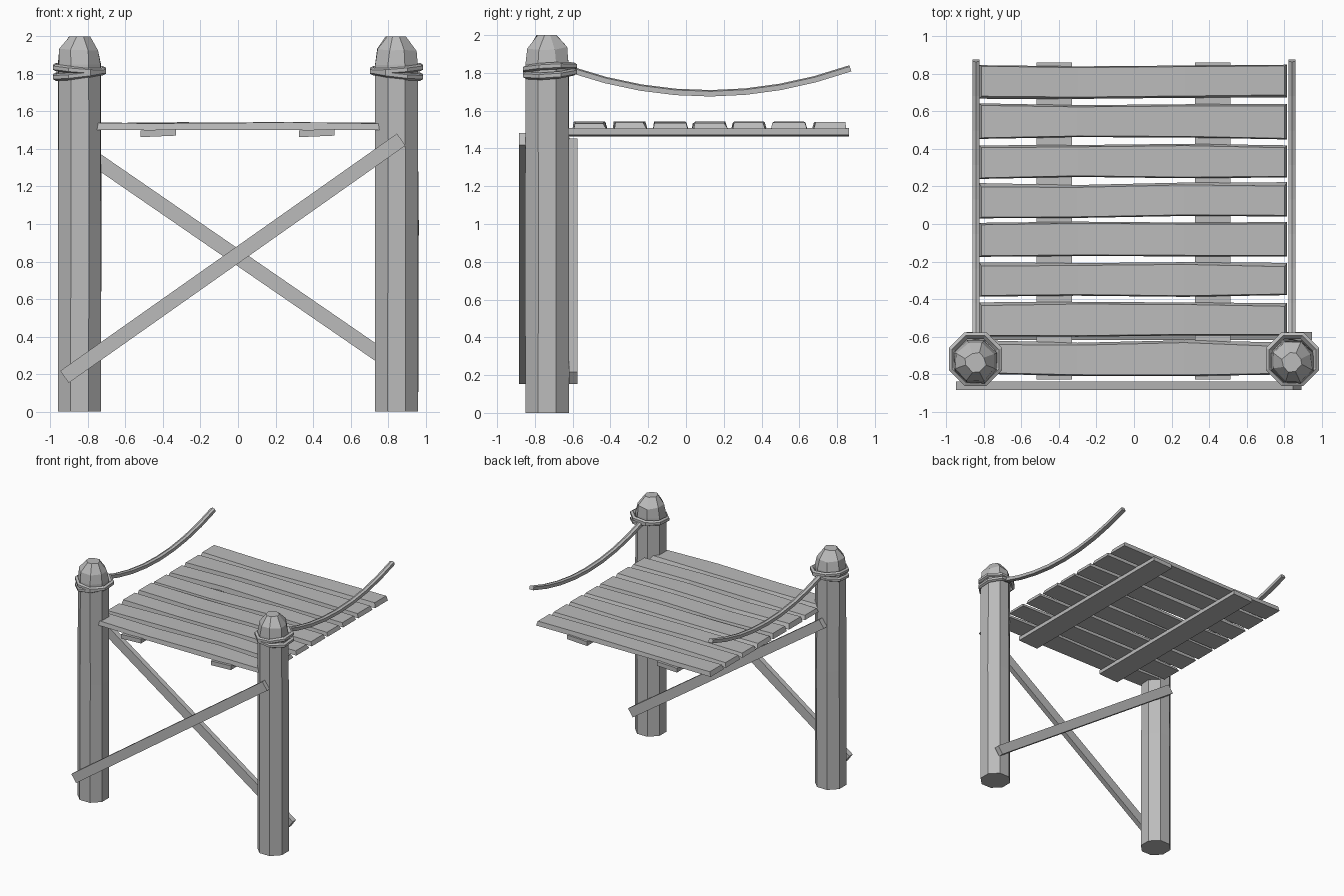
import bpy, bmesh, math, random
from mathutils import Vector

random.seed(4)
if "Cube" in bpy.data.objects:
    bpy.data.objects.remove(bpy.data.objects["Cube"])

GREY = (0.5, 0.5, 0.5, 1)
wood = bpy.data.materials.new("weathered_grey")
wood.use_nodes = True
wood.diffuse_color = GREY
wood.node_tree.nodes["Principled BSDF"].inputs["Base Color"].default_value = GREY


def jitter(a):
    return random.uniform(-a, a)


def skin(name, rings, closed=False):
    """Join matching rings of points into one flat-shaded solid."""
    bm = bmesh.new()
    loops = [[bm.verts.new(p) for p in ring] for ring in rings]
    n = len(loops[0])
    pairs = list(zip(loops, loops[1:]))
    if closed:
        pairs.append((loops[-1], loops[0]))
    else:
        bm.faces.new(loops[0])
        bm.faces.new(loops[-1])
    for a, b in pairs:
        for i in range(n):
            j = (i + 1) % n
            bm.faces.new((a[i], a[j], b[j], b[i]))
    bmesh.ops.recalc_face_normals(bm, faces=bm.faces)
    mesh = bpy.data.meshes.new(name)
    bm.to_mesh(mesh)
    bm.free()
    mesh.materials.append(wood)
    obj = bpy.data.objects.new(name, mesh)
    bpy.context.collection.objects.link(obj)
    return obj


def octagon(cx, cy, z, r, wobble=0.0):
    return [(cx + r * math.cos((i + 0.5) * math.pi / 4) + jitter(wobble),
             cy + r * math.sin((i + 0.5) * math.pi / 4) + jitter(wobble),
             z + jitter(wobble)) for i in range(8)]


# Octagonal posts with chipped, rounded tops
POST_X, POST_Y = 0.845, -0.735


def post(name, x):
    rings = [octagon(x, POST_Y, 0, 0.125), octagon(x, POST_Y, 1.0, 0.126, 0.003),
             octagon(x, POST_Y, 1.85, 0.122, 0.003),
             octagon(x, POST_Y, 1.93, 0.108, 0.008)]
    rings.append([(px, py, 2.0) for px, py, z in octagon(x, POST_Y, 2, 0.055, 0.008)])
    skin(name, rings)


# Two crossing rope coils around each post
def coil(name, x, tilt_x, tilt_y, z):
    rings = []
    for i in range(8):
        a = (i + 0.5) * math.pi / 4
        out = Vector((math.cos(a), math.sin(a), 0))
        mid = Vector((x, -0.72, z + tilt_x * out.x + tilt_y * out.y)) + out * 0.135
        rings.append([mid + out * (0.019 * u) + Vector((0, 0, 0.019 * v))
                      for u, v in ((1, 0.5), (0, 1), (-1, 0), (0, -1), (1, -0.5))])
    skin(name, rings, closed=True)


# Sagging rope rails
def rail(name, x):
    rings = []
    for i in range(9):
        y = -0.61 + 1.48 * i / 8
        slope = 0.47 * (y - 0.12)
        z = 1.692 + 0.235 * (y - 0.12) ** 2
        normal = Vector((0, -slope, 1)).normalized()
        rings.append([Vector((x, y, z)) + Vector((0.019 * u, 0, 0)) + normal * (0.017 * v)
                      for u, v in ((1, -1), (1, 0.6), (0, 1), (-1, 0.6), (-1, -1))])
    skin(name, rings)


for side, s in (("left", 1), ("right", -1)):
    post(side + "_post", s * POST_X)
    coil(side + "_coil_upper", s * POST_X, 0.012 * s, 0.008, 1.825)
    coil(side + "_coil_lower", s * POST_X, -0.018 * s, 0.01, 1.802)
    rail(side + "_rope_rail", s * 0.842)

# Uneven deck planks, slightly narrower on top
for k in range(8):
    y = 0.757 - 0.2105 * k
    rings = []
    lean = jitter(0.018)
    for x in (-0.825, -0.3, 0.27, 0.815):
        f, b = y - 0.09 + jitter(0.008), y + 0.09 + jitter(0.008)
        top = 1.538 + jitter(0.006)
        inset = 0.008 + abs(lean) * abs(x)
        shrink = 0.985 if abs(x) > 0.5 else 1
        rings.append([(x, f, 1.502), (x, b, 1.502),
                      (x * shrink, b - (inset if lean > 0 else 0.006), top),
                      (x * shrink, f + (inset if lean < 0 else 0.006), top)])
    skin("deck_plank_%d" % (k + 1), rings)


# Straight boards: deck bearers and cross braces
def board(name, start, end, across, depth):
    across, depth = Vector(across), Vector(depth)
    skin(name, [[Vector(p) + across * u + depth * v
                 for u, v in ((-1, -1), (1, -1), (1, 1), (-1, 1))] for p in (start, end)])


for side, x in (("left", 0.42), ("right", -0.425)):
    board(side + "_bearer", (x, -0.83, 1.485), (x, 0.862, 1.485),
          (0.094, 0, 0.004), (0, 0, 0.018))

across = Vector((-0.58, 0, 0.82)) * 0.039
board("front_brace", (-0.925, -0.862, 0.185), (0.87, -0.862, 1.45), across, (0, 0.022, 0))
across.x *= -1
board("back_brace", (0.925, -0.597, 0.185), (-0.87, -0.597, 1.42), across, (0, 0.022, 0))
